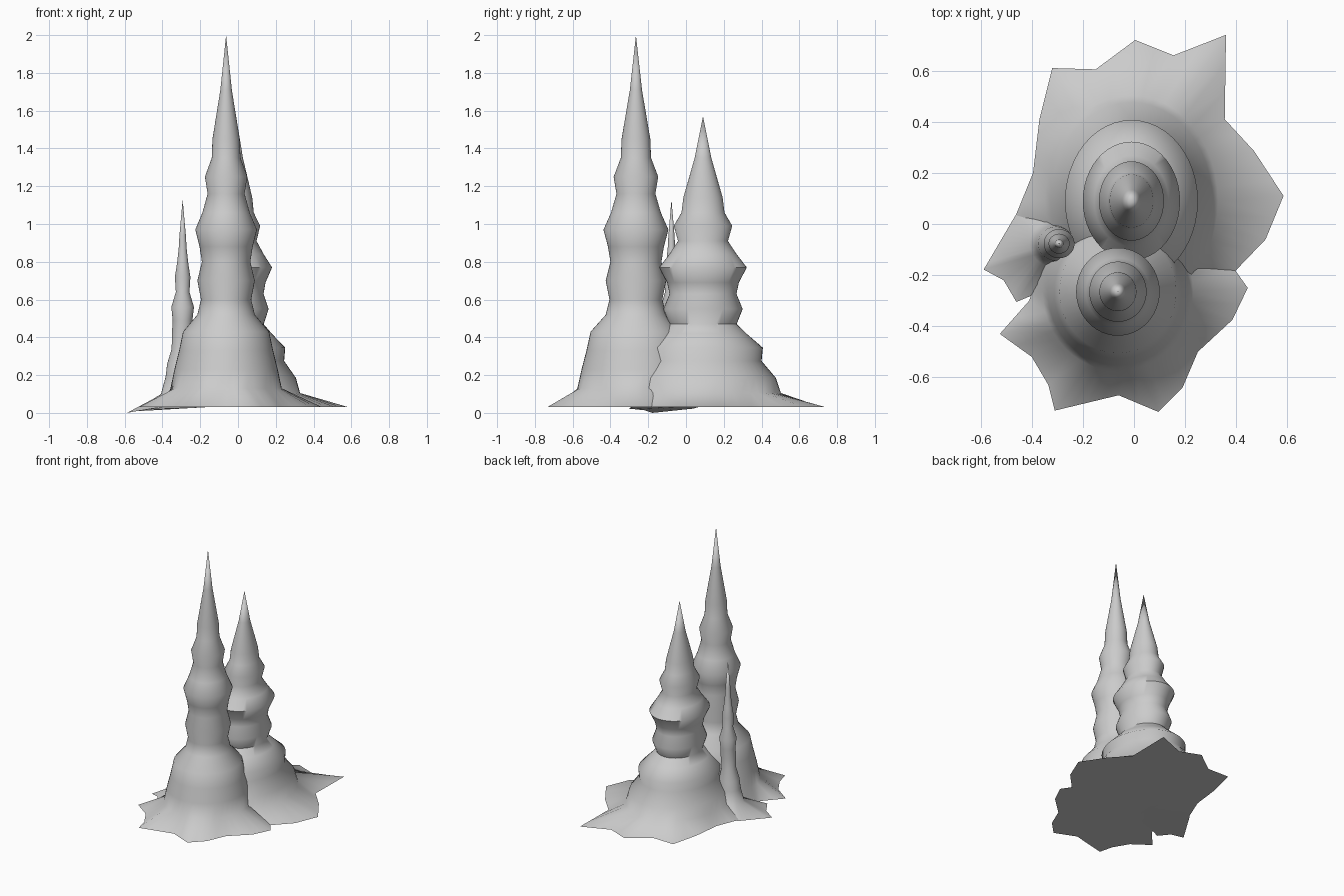
import bpy, bmesh, math

SEG = 48


def jagged_ring(cx, cy, outline):
    """Spread the ragged outline corners over SEG points ordered by angle."""
    pts = sorted((math.atan2(y - cy, x - cx) % math.tau, x, y) for x, y in outline)
    keys = []
    for a, x, y in pts:
        i = round(a / math.tau * SEG)
        if keys and i <= keys[-1][0]:
            i = keys[-1][0] + 1
        keys.append((i, x, y))
    ring = [None] * SEG
    for k, (i, x, y) in enumerate(keys):
        j, x2, y2 = keys[(k + 1) % len(keys)]
        if j <= i:
            j += SEG
        for s in range(i, j):
            t = (s - i) / (j - i)
            ring[s % SEG] = (x + (x2 - x) * t, y + (y2 - y) * t)
    return ring


def spire(name, tip, sx, sy, profile, outline, base_z, lean=0.0):
    """Lathed bulging spire (radius, z) flaring into a ragged foot."""
    cx, cy, tip_z = tip
    bm = bmesh.new()
    rings = [[bm.verts.new((x, y, base_z(x))) for x, y in jagged_ring(cx, cy, outline)]]
    for r, z in profile:
        ox = cx + lean * max(0, 0.5 - z)
        rings.append([bm.verts.new((ox + r * sx * math.cos(i * math.tau / SEG),
                                    cy + r * sy * math.sin(i * math.tau / SEG), z))
                      for i in range(SEG)])
    for lo, hi in zip(rings, rings[1:]):
        for i in range(SEG):
            j = (i + 1) % SEG
            bm.faces.new((lo[i], lo[j], hi[j], hi[i]))
    top = bm.verts.new((cx, cy, tip_z))
    for i in range(SEG):
        bm.faces.new((rings[-1][i], rings[-1][(i + 1) % SEG], top))
    bm.faces.new(rings[0][::-1])
    mesh = bpy.data.meshes.new(name)
    bm.to_mesh(mesh)
    bm.free()
    ob = bpy.data.objects.new(name, mesh)
    bpy.context.collection.objects.link(ob)
    bpy.context.view_layer.objects.active = ob
    ob.select_set(True)
    bpy.ops.object.shade_smooth_by_angle(angle=math.radians(60))
    ob.select_set(False)


# tall front spire
spire("tall_spire", (-0.063, -0.265, 2.0), 0.95, 1.0,
      [(0.31, 0.13), (0.288, 0.23), (0.262, 0.33), (0.24, 0.43), (0.16, 0.52), (0.14, 0.60),
       (0.16, 0.70), (0.135, 0.80), (0.148, 0.88), (0.172, 0.97), (0.132, 1.06),
       (0.103, 1.16), (0.118, 1.25), (0.08, 1.35), (0.076, 1.45), (0.032, 1.71)],
      [(0.395, -0.18), (0.445, -0.25), (0.385, -0.375), (0.25, -0.5), (0.19, -0.64),
       (0.095, -0.735), (-0.06, -0.67), (-0.31, -0.73), (-0.335, -0.63), (-0.40, -0.52),
       (-0.525, -0.43), (-0.41, -0.30), (-0.36, -0.15), (-0.25, 0.0), (-0.06, 0.08),
       (0.15, 0.02), (0.28, -0.12)],
      lambda x: 0.03)

# broad rear spire
spire("broad_spire", (-0.01, 0.09, 1.57), 0.82, 1.0,
      [(0.413, 0.105), (0.386, 0.185), (0.31, 0.275), (0.317, 0.345), (0.23, 0.42),
       (0.178, 0.47), (0.21, 0.55), (0.177, 0.63), (0.19, 0.69), (0.232, 0.77),
       (0.178, 0.84), (0.132, 0.91), (0.155, 0.99), (0.114, 1.06), (0.104, 1.14),
       (0.044, 1.35)],
      [(0.36, 0.74), (0.355, 0.41), (0.47, 0.285), (0.585, 0.11), (0.515, -0.06),
       (0.395, -0.185), (0.2, -0.28), (0.0, -0.32), (-0.2, -0.28), (-0.36, -0.14),
       (-0.46, 0.04), (-0.395, 0.2), (-0.37, 0.41), (-0.32, 0.61), (-0.15, 0.605),
       (0.005, 0.72), (0.155, 0.66)],
      lambda x: 0.03)

# thin side spire
spire("thin_spire", (-0.293, -0.077, 1.13), 1.0, 0.95,
      [(0.095, 0.10), (0.075, 0.19), (0.07, 0.26), (0.05, 0.34), (0.053, 0.42),
       (0.052, 0.49), (0.06, 0.56), (0.036, 0.64), (0.041, 0.72), (0.03, 0.79),
       (0.021, 0.87), (0.017, 0.94)],
      [(-0.46, 0.04), (-0.588, -0.178), (-0.51, -0.22), (-0.46, -0.305), (-0.40, -0.28),
       (-0.29, -0.25), (-0.18, -0.17), (-0.17, -0.03), (-0.25, 0.06), (-0.37, 0.09)],
      lambda x: min(0.03, 0.03 + (x + 0.42) * 0.178), lean=-0.05)
